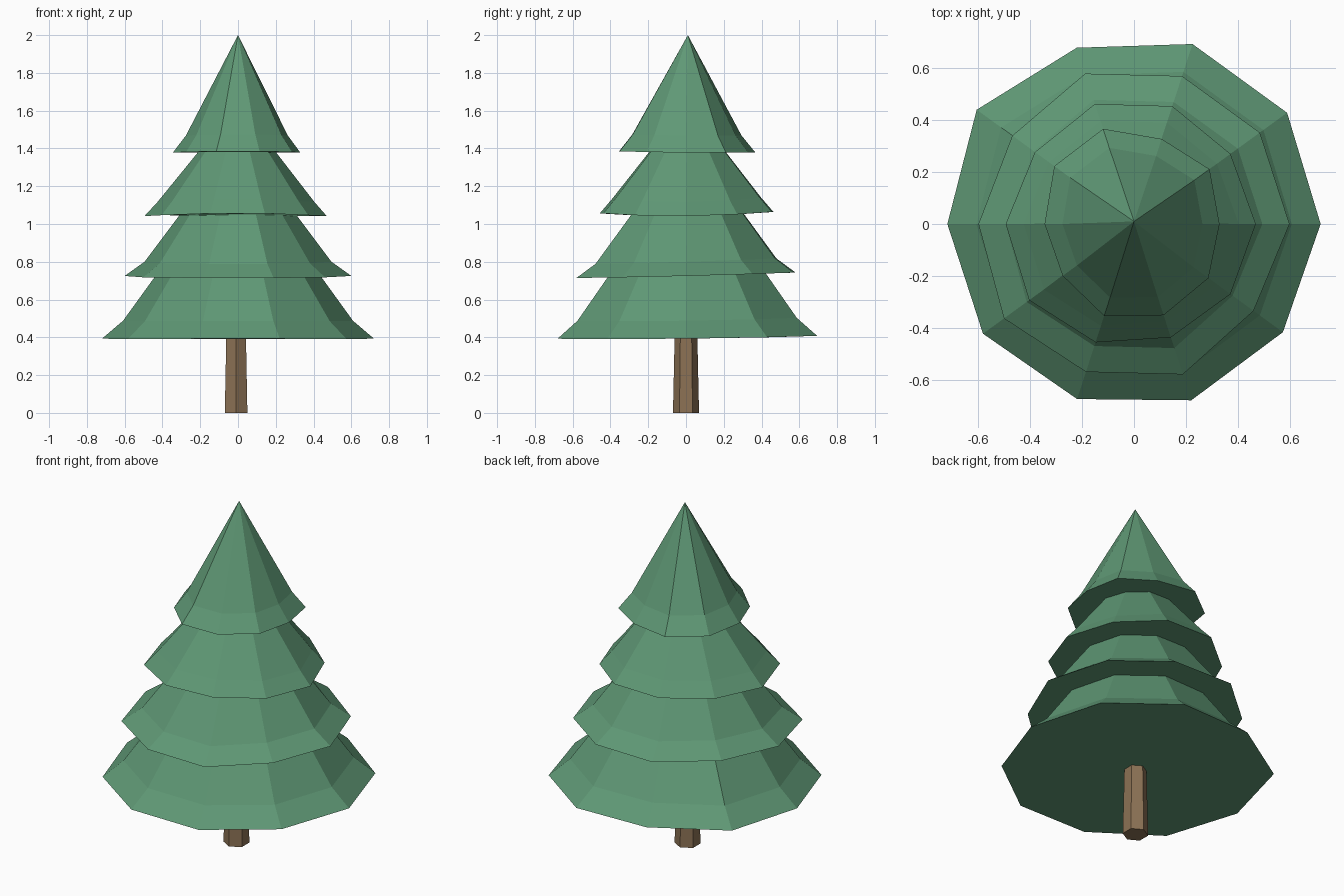
import bpy
import bmesh
from math import cos, sin, radians

cube = bpy.data.objects.get("Cube")
if cube:
    bpy.data.objects.remove(cube, do_unlink=True)


def make_material(name, colour):
    mat = bpy.data.materials.new(name)
    mat.use_nodes = True
    mat.diffuse_color = colour
    mat.node_tree.nodes["Principled BSDF"].inputs["Base Color"].default_value = colour
    return mat


def loft(name, rings, mat, apex=None):
    """Skin a stack of point rings, with a flat base and a cap or pointed top."""
    bm = bmesh.new()
    loops = [[bm.verts.new(p) for p in ring] for ring in rings]
    count = len(loops[0])
    bm.faces.new(loops[0][::-1])
    for low, high in zip(loops, loops[1:]):
        for i in range(count):
            j = (i + 1) % count
            bm.faces.new((low[i], low[j], high[j], high[i]))
    if apex:
        tip = bm.verts.new(apex)
        for i in range(count):
            bm.faces.new((loops[-1][i], loops[-1][(i + 1) % count], tip))
    else:
        bm.faces.new(loops[-1])
    bmesh.ops.recalc_face_normals(bm, faces=bm.faces[:])
    mesh = bpy.data.meshes.new(name)
    bm.to_mesh(mesh)
    bm.free()
    mesh.materials.append(mat)
    obj = bpy.data.objects.new(name, mesh)
    bpy.context.collection.objects.link(obj)
    return obj


def foliage_tier(name, radii, rim_z, tilt, sway, flare, lift, top):
    """Ten-sided cone with a flared, slightly wavy rim."""
    rim, shoulder = [], []
    for i, r in enumerate(radii):
        a = radians(36 * i)
        z = rim_z + tilt * sin(a) - sway * cos(2 * a)
        rim.append((r * cos(a), r * sin(a), z))
        inner = r * flare
        shoulder.append((inner * cos(a), inner * sin(a), z + lift))
    return loft(name, [rim, shoulder], needles, apex=(0, 0.01, top))


def trunk_ring(radius, x, z):
    angles = [radians(30 + 60 * i) for i in range(6)]
    return [(x + radius * cos(a), radius * sin(a), z) for a in angles]


needles = make_material("needle green", (0.114, 0.314, 0.178, 1))
bark = make_material("bark brown", (0.262, 0.168, 0.09, 1))

# Hexagonal tapering trunk
loft("trunk", [trunk_ring(0.069, -0.01, 0), trunk_ring(0.058, -0.01, 0.5)], bark)

# Foliage, from the ground up
foliage_tier("bottom_foliage", (.72, .73, .73, .715, .75, .72, .72, .71, .715, .71),
             0.397, 0.008, 0.004, 0.845, 0.095, 1.33)
foliage_tier("lower_foliage", (.6, .6, .6, .61, .58, .6, .62, .6, .61, .57),
             0.727, 0.015, 0.002, 0.825, 0.075, 1.46)
foliage_tier("upper_foliage", (.47, .46, .478, .487, .472, .495, .5, .48, .46, .46),
             1.052, 0.004, 0.01, 0.86, 0.075, 1.64)
foliage_tier("top_foliage", (.33, .36, .345, .386, .38, .345, .34, .373, .37, .355),
             1.38, -0.003, 0.002, 0.8, 0.09, 2)
